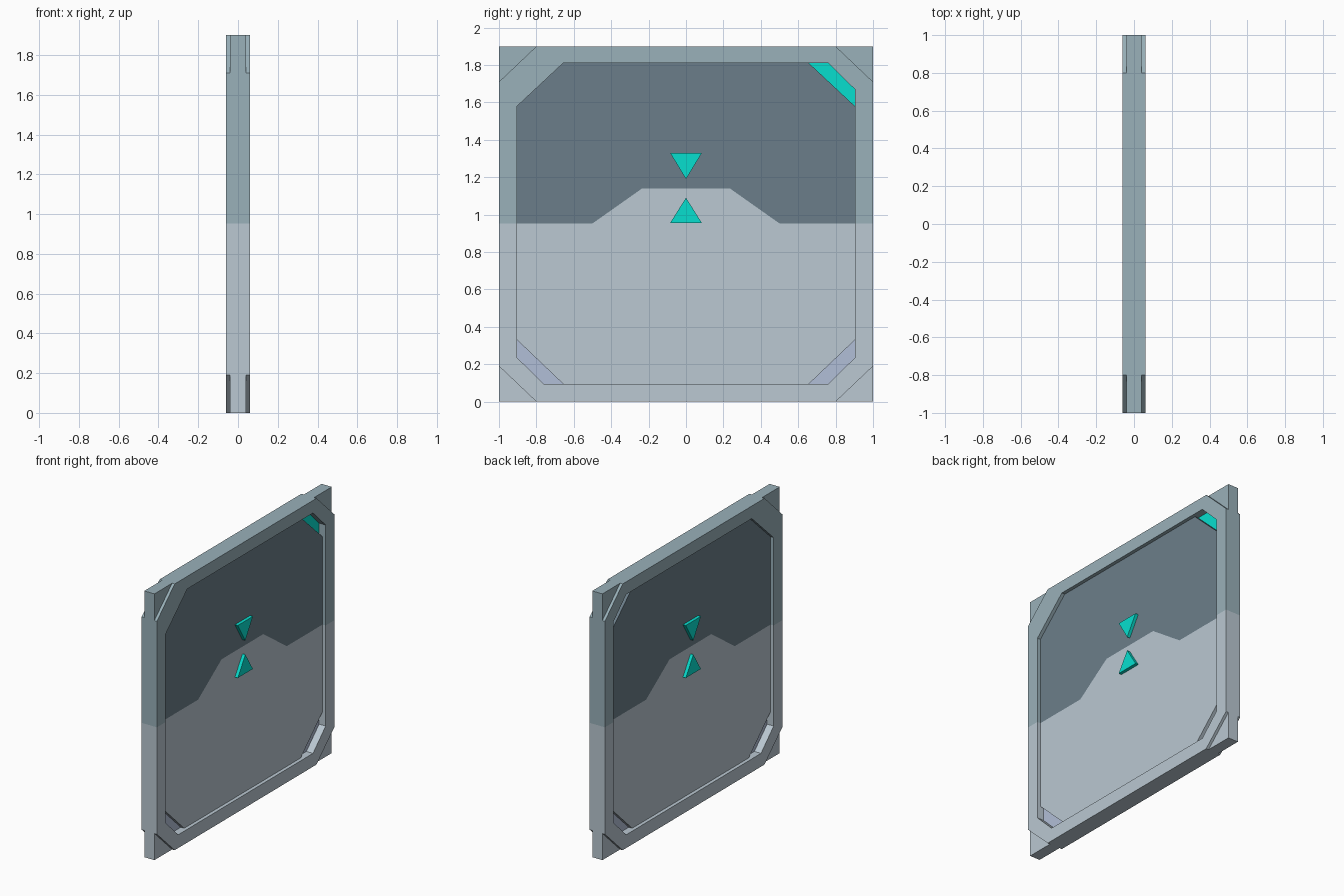
import bpy, bmesh

if "Cube" in bpy.data.objects:
    bpy.data.objects.remove(bpy.data.objects["Cube"])


def material(name, rgb):
    m = bpy.data.materials.new(name)
    m.diffuse_color = (*[(c / 255) ** 2.2 for c in rgb], 1)
    m.use_nodes = True
    m.node_tree.nodes["Principled BSDF"].inputs["Base Color"].default_value = m.diffuse_color
    return m


STEEL = material("steel", (152, 175, 184))
DARK = material("dark_steel", (107, 125, 136))
PALE = material("pale_steel", (185, 199, 209))
LILAC = material("lilac", (176, 189, 214))
CYAN = material("cyan_glow", (16, 222, 206))


def prism(name, outline, half, mat):
    """Solid from a (y, z) outline, symmetric about x = 0."""
    bm = bmesh.new()
    face = bm.faces.new([bm.verts.new((-half, y, z)) for y, z in outline])
    ext = bmesh.ops.extrude_face_region(bm, geom=[face])
    moved = [v for v in ext["geom"] if isinstance(v, bmesh.types.BMVert)]
    bmesh.ops.translate(bm, verts=moved, vec=(2 * half, 0, 0))
    bmesh.ops.recalc_face_normals(bm, faces=bm.faces)
    mesh = bpy.data.meshes.new(name)
    bm.to_mesh(mesh)
    bm.free()
    mesh.materials.append(mat)
    ob = bpy.data.objects.new(name, mesh)
    bpy.context.collection.objects.link(ob)
    return ob


def mirrored(half):
    """Complete a right-hand outline with its mirror image in y."""
    return half + [(-y, z) for y, z in reversed(half)]


RIM, FACE, FLOOR = 0.06, 0.035, 0.008
MID, TOP = 0.953, 1.9
LOW_IN, HIGH_IN, SIDE = 0.095, 1.81, 0.903

# Frame: lower U, and upper U with one inner corner cut back for the light
prism("lower_frame",
      mirrored([(SIDE, MID), (1, MID), (1, 0.19), (0.8, 0)])
      + [(-SIDE, 0.235), (-0.76, LOW_IN), (0.76, LOW_IN), (SIDE, 0.235)], RIM, PALE)
prism("upper_frame",
      mirrored([(SIDE, MID), (1, MID), (1, 1.71), (0.8, TOP)])
      + [(-SIDE, 1.58), (-0.657, HIGH_IN), (0.76, HIGH_IN), (SIDE, 1.67)], RIM, STEEL)

# Thinner outer corner tabs
for s, side in ((-1, "left"), (1, "right")):
    prism("lower_corner_" + side, [(s * 0.8, 0), (s, 0), (s, 0.19)], 0.04, PALE)
    prism("upper_corner_" + side, [(s * 0.8, TOP), (s, TOP), (s, 1.71)], 0.04, STEEL)

# Interlocking door panels
joint = [(0.235, 1.14), (0.5, MID), (SIDE, MID)]
prism("lower_panel", mirrored(joint + [(SIDE, 0.33), (0.657, LOW_IN)]), FACE, PALE)
prism("upper_panel", mirrored(joint + [(SIDE, 1.58), (0.657, HIGH_IN)]), FACE, DARK)

# Recessed corner strips
for s, side in ((-1, "left"), (1, "right")):
    prism("lower_strip_" + side,
          [(s * 0.657, LOW_IN), (s * 0.76, LOW_IN), (s * SIDE, 0.235), (s * SIDE, 0.33)],
          FLOOR, LILAC)
prism("upper_light_strip",
      [(0.657, HIGH_IN), (0.76, HIGH_IN), (SIDE, 1.67), (SIDE, 1.58)], FLOOR, CYAN)

# Arrow markers pointing at the joint
prism("upper_arrow", [(-0.085, 1.33), (0.085, 1.33), (0, 1.19)], 0.058, CYAN)
prism("lower_arrow", [(-0.085, 0.955), (0.085, 0.955), (0, 1.09)], 0.058, CYAN)
